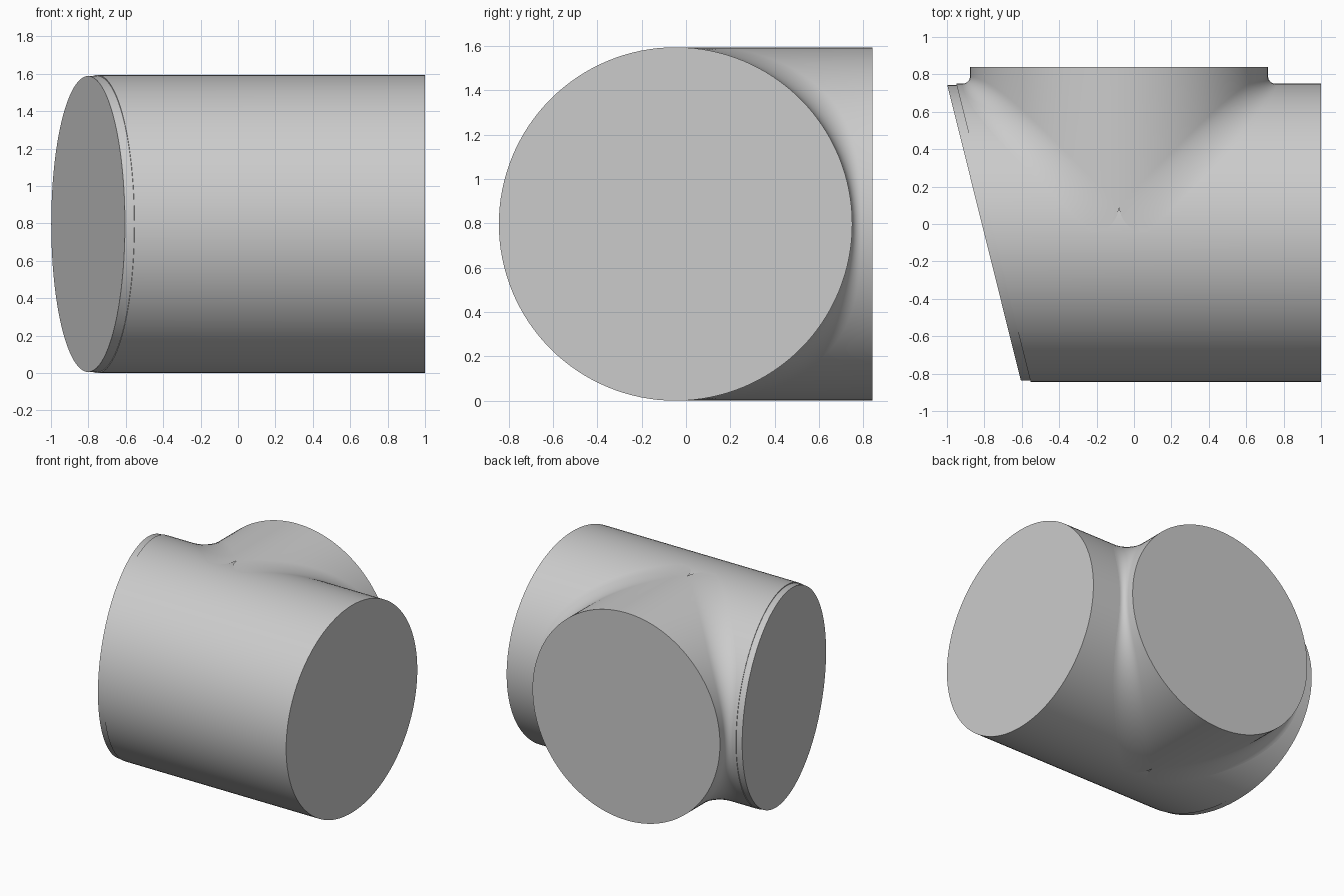
import bpy, bmesh
from math import sin, cos, pi

cube = bpy.data.objects.get("Cube")
if cube:
    bpy.data.objects.remove(cube)

R = 0.797            # radius shared by run and branch
CY, CZ = -0.047, R   # run axis
BX = -0.08           # branch axis
TOP = 0.84           # branch end
SLOPE = 0.249        # lean of the mitred end
COLLAR = 0.05
SEG = 128

grey = bpy.data.materials.new("light grey")
grey.use_nodes = True
grey.diffuse_color = (0.6, 0.6, 0.6, 1)
grey.node_tree.nodes["Principled BSDF"].inputs["Base Color"].default_value = (0.6, 0.6, 0.6, 1)


def finish(name, bm):
    bmesh.ops.remove_doubles(bm, verts=bm.verts, dist=1e-5)
    bmesh.ops.recalc_face_normals(bm, faces=bm.faces)
    mesh = bpy.data.meshes.new(name)
    bm.to_mesh(mesh)
    bm.free()
    mesh.materials.append(grey)
    obj = bpy.data.objects.new(name, mesh)
    bpy.context.collection.objects.link(obj)
    bpy.ops.object.select_all(action="DESELECT")
    obj.select_set(True)
    bpy.context.view_layer.objects.active = obj
    bpy.ops.object.shade_smooth_by_angle(angle=0.6)
    return obj


def bridge(bm, a, b, closed):
    n = len(a)
    for i in range(n if closed else n - 1):
        j = (i + 1) % n
        bm.faces.new((a[i], a[j], b[j], b[i]))


def mitre_x(y):
    return -1 + (CY + R - y) * SLOPE


# Straight run: square at one end, a slightly recessed mitred collar at the other
bm = bmesh.new()


def ring(radius, place):
    verts = []
    for i in range(SEG):
        t = 2 * pi * i / SEG
        y, z = CY + radius * sin(t), CZ + radius * cos(t)
        verts.append(bm.verts.new((place(y), y, z)))
    return verts


rings = [ring(R - 0.006, mitre_x),
         ring(R - 0.006, lambda y: mitre_x(y) + COLLAR),
         ring(R, lambda y: mitre_x(y) + COLLAR),
         ring(R, lambda y: 1.0)]
for a, b in zip(rings, rings[1:]):
    bridge(bm, a, b, True)
bm.faces.new(rings[0])
bm.faces.new(rings[-1])
finish("run_pipe", bm)

# Branch: each horizontal slice is a filleted corner between run and branch
bm = bmesh.new()
STEPS = 12
rim = []
for side in (1, -1):
    columns = []
    for i in range(SEG // 2 + 1):
        t = pi * i / (SEG // 2)
        s = sin(t)
        fillet = 0.04 + 0.11 * (1 - s ** 6)
        z = CZ + R * cos(t)
        points = []
        for k in range(STEPS + 1):
            a = pi / 2 * k / STEPS
            points.append((R * s + fillet * (1 - sin(a)),
                           R * s + fillet * (1 - cos(a))))
        points.append((R * s, TOP - CY))
        columns.append([bm.verts.new((BX + side * x, CY + y, z)) for x, y in points])
    for a, b in zip(columns, columns[1:]):
        bridge(bm, a, b, False)
    edge = [c[-1] for c in columns]
    rim += edge if side == 1 else edge[-2:0:-1]
bm.faces.new(rim)
finish("branch_outlet", bm)
